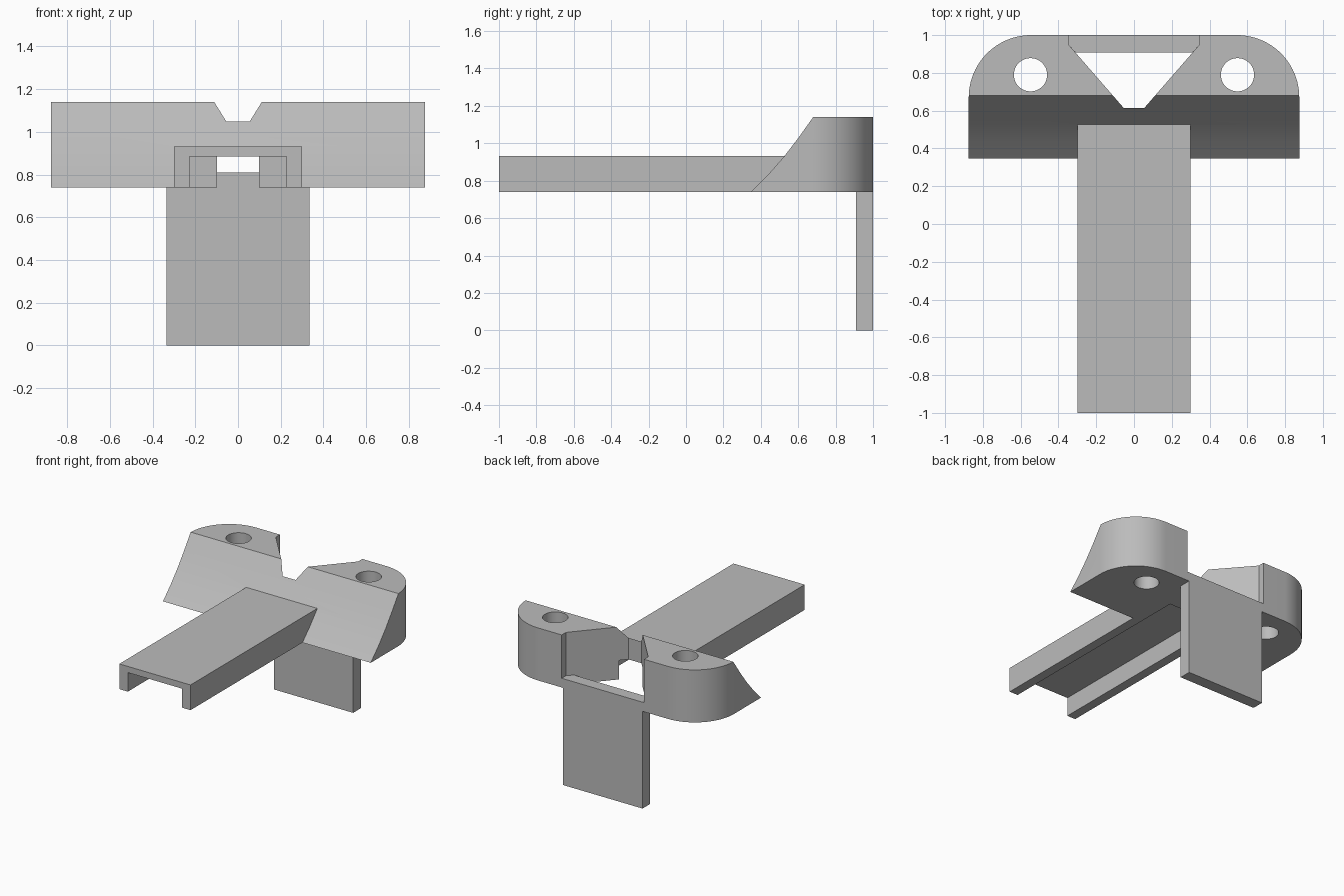
import bpy, bmesh, math
from mathutils import Vector

if "Cube" in bpy.data.objects:
    bpy.data.objects.remove(bpy.data.objects["Cube"], do_unlink=True)

grey = bpy.data.materials.new("plain grey")
grey.use_nodes = True
grey.diffuse_color = (0.5, 0.5, 0.5, 1)
grey.node_tree.nodes["Principled BSDF"].inputs["Base Color"].default_value = (0.5, 0.5, 0.5, 1)


def prism(name, points, direction):
    """Extrude a flat outline of 3D points along a direction."""
    bm = bmesh.new()
    face = bm.faces.new([bm.verts.new(p) for p in points])
    top = bmesh.ops.extrude_face_region(bm, geom=[face])["geom"]
    bmesh.ops.translate(bm, vec=Vector(direction),
                        verts=[v for v in top if isinstance(v, bmesh.types.BMVert)])
    bmesh.ops.recalc_face_normals(bm, faces=bm.faces)
    mesh = bpy.data.meshes.new(name)
    bm.to_mesh(mesh)
    bm.free()
    mesh.materials.append(grey)
    obj = bpy.data.objects.new(name, mesh)
    bpy.context.collection.objects.link(obj)
    return obj


def box(name, half_x, y0, y1, z0, z1):
    return prism(name, [(-half_x, y0, z0), (half_x, y0, z0), (half_x, y1, z0), (-half_x, y1, z0)],
                 (0, 0, z1 - z0))


def combine(target, tool, operation):
    """Apply a boolean and remove the tool object."""
    mod = target.modifiers.new(operation.lower(), "BOOLEAN")
    mod.operation, mod.object, mod.solver = operation, tool, "EXACT"
    bpy.context.view_layer.objects.active = target
    bpy.ops.object.modifier_apply(modifier=mod.name)
    bpy.data.objects.remove(tool, do_unlink=True)


BASE, TOP = 0.74, 1.14
HALF, RADIUS = 0.875, 0.33

# Body plan: straight front, rounded rear corners, tapered rear notch
corner = [(HALF - RADIUS + RADIUS * math.cos(a), 1 - RADIUS + RADIUS * math.sin(a))
          for a in (math.pi / 2 * i / 24 for i in range(25))]
right_half = [(HALF, 0.3)] + corner + [(0.347, 1), (0.347, 0.95), (0.055, 0.615)]
plan = right_half + [(-x, y) for x, y in reversed(right_half)]
body = prism("bracket", [(x, y, BASE) for x, y in plan], (0, 0, TOP - BASE))

# Hollow-curved sloping front, from the side profile
slope = [(0.347, BASE), (0.44, 0.833), (0.525, 0.93), (0.603, 1.032), (0.68, TOP)]
side = slope + [(0.68, 1.3), (0.1, 1.3), (0.1, 0.6), (0.347, 0.6)]
combine(body, prism("slope_cutter", [(-1, y, z) for y, z in side], (2, 0, 0)), "DIFFERENCE")

# Channel rail running forward, with its groove reaching the notch
combine(body, box("rail", 0.3, -1, 0.58, BASE, 0.932), "UNION")
combine(body, box("groove_cutter", 0.228, -1.1, 0.666, 0.6, 0.885), "DIFFERENCE")

# Screw holes
for sx in (-1, 1):
    ring = [(sx * 0.548 + 0.088 * math.cos(a), 0.79 + 0.088 * math.sin(a), 0.6)
            for a in (math.tau * i / 48 for i in range(48))]
    combine(body, prism("hole_cutter", ring, (0, 0, 0.8)), "DIFFERENCE")

# Hanging rear plate, with a sill closing the bottom of the notch
plate = box("rear_plate", 0.334, 0.908, 1, 0, BASE)
sill_half = [(0.347, 1), (0.347, 0.95), (0.31, 0.908)]
sill_plan = sill_half + [(-x, y) for x, y in reversed(sill_half)]
sill = prism("notch_sill", [(x, y, BASE) for x, y in sill_plan], (0, 0, 0.07))

# Smooth curves, keep edges sharp
bpy.ops.object.select_all(action="DESELECT")
for obj in (body, plate, sill):
    obj.select_set(True)
bpy.context.view_layer.objects.active = body
bpy.ops.object.shade_smooth_by_angle(angle=math.radians(30))
